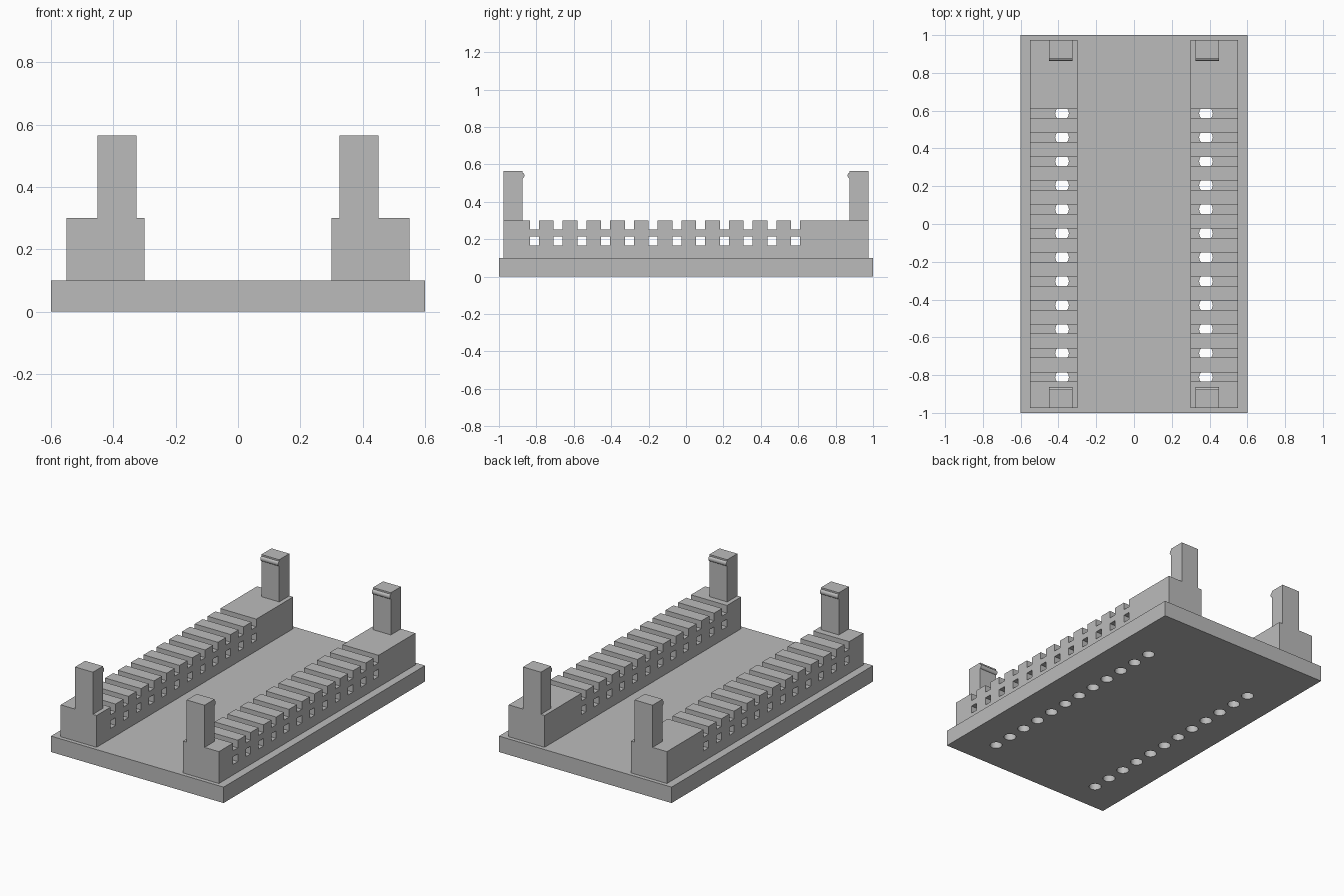
import bpy, bmesh, math
from mathutils import Matrix

cube = bpy.data.objects.get("Cube")
if cube:
    bpy.data.objects.remove(cube, do_unlink=True)

grey = bpy.data.materials.new("plain_grey")
grey.use_nodes = True
grey.diffuse_color = (0.5, 0.5, 0.5, 1)
grey.node_tree.nodes["Principled BSDF"].inputs["Base Color"].default_value = (0.5, 0.5, 0.5, 1)

PITCH, COUNT, FIRST_Y, PIN_X = 0.127, 12, -0.811, 0.381
PIN_YS = [FIRST_Y + i * PITCH for i in range(COUNT)]
SLOT = 0.024  # half width of notches and tunnels


def add_box(bm, x0, x1, y0, y1, z0, z1):
    mat = Matrix.Translation(((x0 + x1) / 2, (y0 + y1) / 2, (z0 + z1) / 2))
    bmesh.ops.create_cube(bm, size=1, matrix=mat @ Matrix.Diagonal((x1 - x0, y1 - y0, z1 - z0, 1)))


def add_pin(bm, x, y, z0, z1):
    bmesh.ops.create_cone(bm, cap_ends=True, segments=24, radius1=0.036, radius2=0.036,
                          depth=z1 - z0, matrix=Matrix.Translation((x, y, (z0 + z1) / 2)))


def finish(name, bm):
    bmesh.ops.recalc_face_normals(bm, faces=bm.faces)
    mesh = bpy.data.meshes.new(name)
    bm.to_mesh(mesh)
    bm.free()
    mesh.materials.append(grey)
    obj = bpy.data.objects.new(name, mesh)
    bpy.context.collection.objects.link(obj)
    return obj


def activate(obj):
    bpy.ops.object.select_all(action='DESELECT')
    obj.select_set(True)
    bpy.context.view_layer.objects.active = obj


def cut(obj, cutter):
    mod = obj.modifiers.new("cut", 'BOOLEAN')
    mod.operation, mod.solver, mod.object = 'DIFFERENCE', 'EXACT', cutter
    activate(obj)
    bpy.ops.object.modifier_apply(modifier=mod.name)
    bpy.data.objects.remove(cutter, do_unlink=True)


def mirror(obj, axes):
    mod = obj.modifiers.new("mirror", 'MIRROR')
    mod.use_axis = axes
    mod.use_mirror_merge = False


# Base plate with two rows of pin holes
bm = bmesh.new()
add_box(bm, -0.6, 0.6, -1, 1, 0, 0.1)
base = finish("base_plate", bm)
bm = bmesh.new()
for y in PIN_YS:
    for x in (-PIN_X, PIN_X):
        add_pin(bm, x, y, -0.1, 0.2)
cut(base, finish("base_hole_cutter", bm))

# Rails: notched top and square cross tunnels, then pin holes up to the notch floor
bm = bmesh.new()
add_box(bm, 0.3, 0.55, -0.975, 0.975, 0.1, 0.3)
rail = finish("side_rails", bm)
bm = bmesh.new()
for y in PIN_YS:
    add_box(bm, 0.2, 0.65, y - SLOT, y + SLOT, 0.252, 0.4)
    add_box(bm, 0.2, 0.65, y - SLOT, y + SLOT, 0.166, 0.214)
cut(rail, finish("slot_cutter", bm))
bm = bmesh.new()
for y in PIN_YS:
    add_pin(bm, PIN_X, y, 0.0, 0.253)
cut(rail, finish("rail_hole_cutter", bm))
mirror(rail, (True, False, False))

# Corner clip posts with a small rounded catch on the inner face
bm = bmesh.new()
profile = [(0.975, 0.3), (0.975, 0.565), (0.875, 0.565)]
for i in range(9):
    a = math.pi * i / 8
    profile.append((0.875 - 0.011 * math.sin(a), 0.54 + 0.015 * math.cos(a)))
profile.append((0.875, 0.3))
face = bm.faces.new([bm.verts.new((0.326, y, z)) for y, z in profile])
side = bmesh.ops.extrude_face_region(bm, geom=[face])
bmesh.ops.translate(bm, vec=(0.124, 0, 0),
                    verts=[v for v in side["geom"] if isinstance(v, bmesh.types.BMVert)])
posts = finish("clip_posts", bm)
mirror(posts, (True, True, False))

for obj in (base, rail, posts):
    activate(obj)
    bpy.ops.object.shade_smooth_by_angle(angle=math.radians(35))
